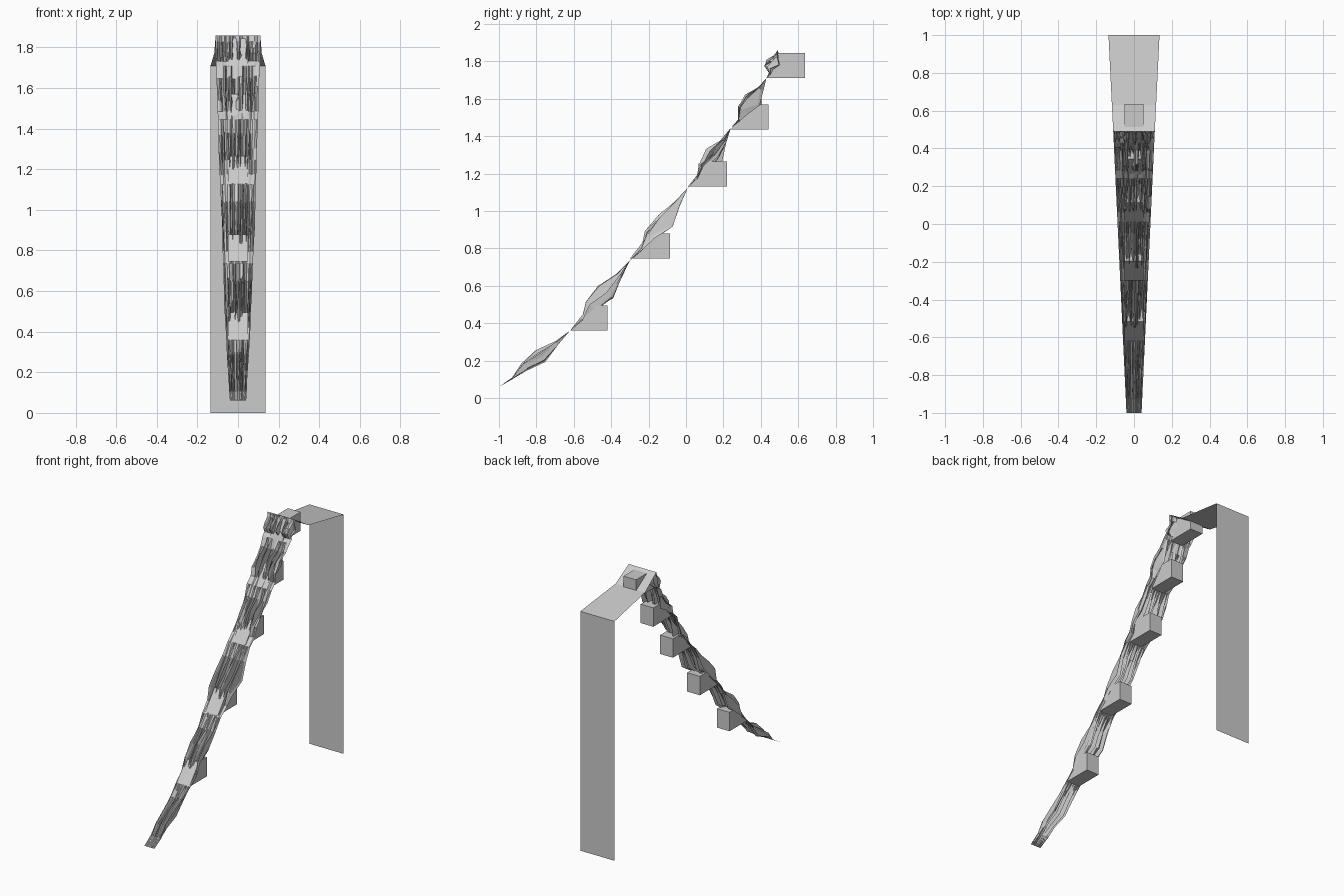
import bpy, bmesh, random
from mathutils import Vector

if "Cube" in bpy.data.objects:
    bpy.data.objects.remove(bpy.data.objects["Cube"])

random.seed(7)
grey = bpy.data.materials.new("stone_grey")
grey.diffuse_color = (0.6, 0.6, 0.6, 1)
grey.use_nodes = True
grey.node_tree.nodes["Principled BSDF"].inputs["Base Color"].default_value = grey.diffuse_color


def make_object(name, bm):
    mesh = bpy.data.meshes.new(name)
    bm.to_mesh(mesh)
    bm.free()
    mesh.materials.append(grey)
    obj = bpy.data.objects.new(name, mesh)
    bpy.context.collection.objects.link(obj)
    return obj


def grid_faces(bm, rows):
    for a, b in zip(rows, rows[1:]):
        for i in range(len(a) - 1):
            bm.faces.new((a[i], a[i + 1], b[i + 1], b[i]))


# Step edges (y, z) where the falling sheet is pinched together
nodes = [Vector(p) for p in ((-1, .06), (-.62, .36), (-.30, .735),
                             (.01, 1.125), (.24, 1.445), (.43, 1.71), (.49, 1.86))]
# Along each tier: position, highest and lowest ripple offset
ripple = [(.18, -.006, -.018), (.35, .036, -.032),
          (.57, .042, -.066), (.80, .008, -.026)]


def half_width(y):
    return .04 + .07 * (y + 1) / 1.49


# Rippled falling sheet, with separate random teeth on every tier
bm = bmesh.new()
cols = 30
rows = []


def add_row(points):
    rows.append([bm.verts.new((half_width(p.x) * (2 * i / cols - 1), p.x, p.y))
                 for i, p in enumerate(points)])


add_row([nodes[0]] * (cols + 1))
for k, (a, b) in enumerate(zip(nodes, nodes[1:])):
    d = b - a
    n = Vector((-d.y, d.x)).normalized()
    size = .75 if k == 0 else 1
    teeth = [random.random() for _ in range(cols + 1)]
    for t, hi, lo in ripple:
        pts = []
        for f in teeth:
            mix = min(1, max(0, f + random.uniform(-.2, .2)))
            pts.append(a + d * t + n * size * (lo + (hi - lo) * mix))
        add_row(pts)
    add_row([b] * (cols + 1))
grid_faces(bm, rows)
make_object("falling_sheet", bm)

# Sheet over the top and straight down the back
bm = bmesh.new()
rows = [[bm.verts.new((s * w, y, z)) for s in (-1, 1)]
        for w, y, z in ((.11, .49, 1.86), (.117, .63, 1.77), (.135, 1, 1.71), (.135, 1, 0))]
grid_faces(bm, rows)
make_object("back_sheet", bm)

# Blocks behind the steps, with a sloped front
for i, (front, back, low) in enumerate(((-.62, -.42, .36), (-.30, -.085, .745),
                                        (.01, .22, 1.13), (.24, .44, 1.435), (.43, .635, 1.71))):
    bm = bmesh.new()
    high = low + .135
    profile = ((front, low), (back, low), (back, high), (front + .105, high))
    if i == 4:
        profile = profile[:3] + ((front + .06, high),)
    sides = [[bm.verts.new((x, y, z)) for y, z in profile] for x in (-.05, .05)]
    for s in sides:
        bm.faces.new(s)
    for j in range(4):
        m = (j + 1) % 4
        bm.faces.new((sides[0][j], sides[0][m], sides[1][m], sides[1][j]))
    bmesh.ops.recalc_face_normals(bm, faces=bm.faces)
    make_object(f"step_block_{i + 1}", bm)
